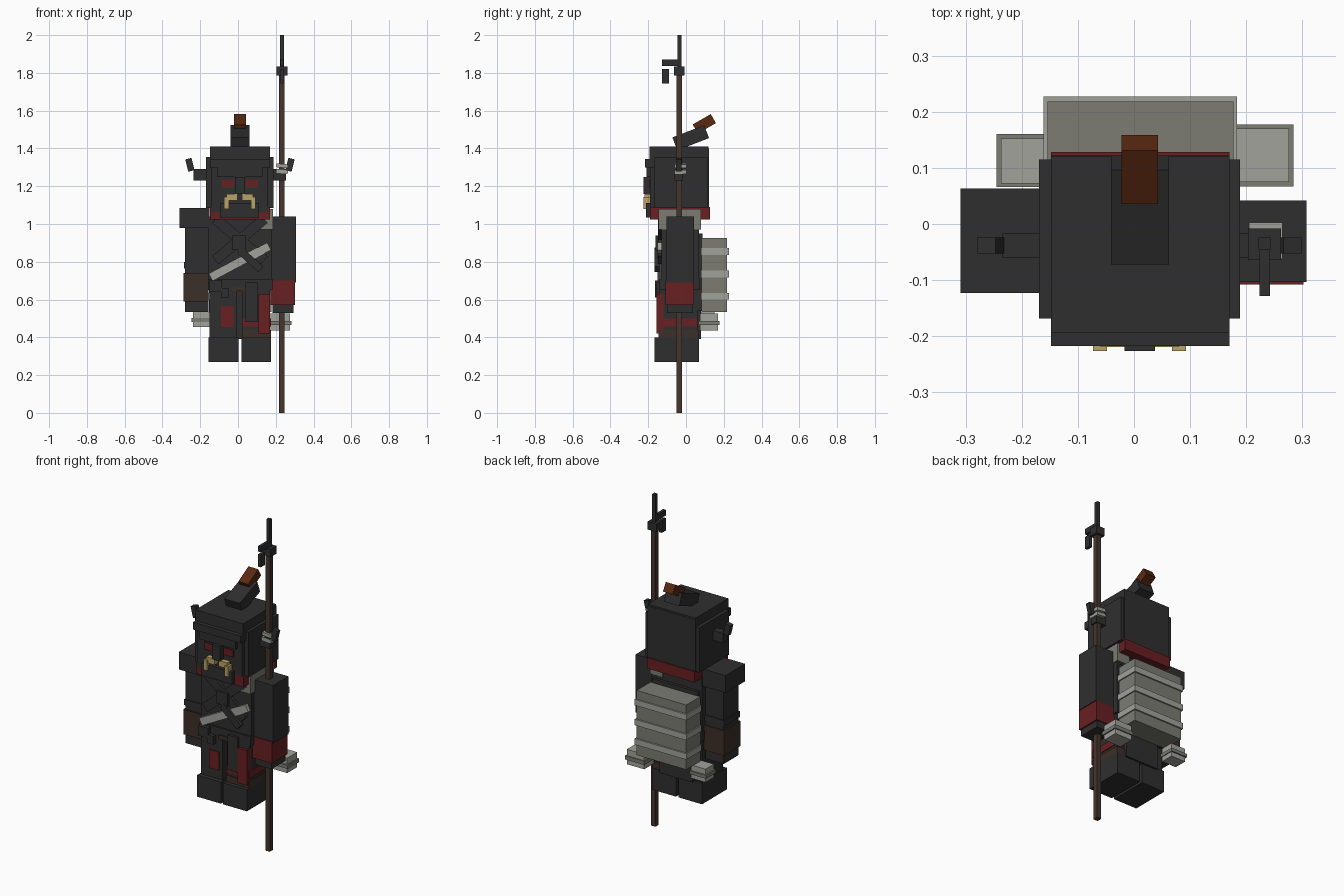
import bpy
import bmesh
from math import radians
from mathutils import Matrix, Vector

default_cube = bpy.data.objects.get("Cube")
if default_cube:
    bpy.data.objects.remove(default_cube, do_unlink=True)


def make_material(name, red, green, blue):
    material = bpy.data.materials.new(name)
    material.use_nodes = True
    colour = (red, green, blue, 1)
    material.diffuse_color = colour
    material.node_tree.nodes["Principled BSDF"].inputs["Base Color"].default_value = colour
    return material


charcoal = make_material("charcoal", .028, .028, .029)
crimson = make_material("crimson", .14, .014, .016)
wood = make_material("wood", .06, .035, .026)
leather = make_material("leather", .046, .029, .021)
rust = make_material("rust", .1, .022, .006)
grey_cloth = make_material("grey cloth", .2, .2, .175)
pale_cloth = make_material("pale cloth", .36, .36, .33)
ivory = make_material("ivory", .5, .37, .14)


def box(name, material, x, y, z, tilt=0, axis='Y'):
    """Box spanning the given ranges, turned about its own centre."""
    centre = Vector([sum(span) / 2 for span in (x, y, z)])
    size = [span[1] - span[0] for span in (x, y, z)]
    mesh = bpy.data.meshes.new(name)
    bm = bmesh.new()
    bmesh.ops.create_cube(bm, size=1, matrix=Matrix.Diagonal((*size, 1)))
    bm.to_mesh(mesh)
    bm.free()
    mesh.materials.append(material)
    part = bpy.data.objects.new(name, mesh)
    part.matrix_world = Matrix.Translation(centre) @ Matrix.Rotation(radians(tilt), 4, axis)
    bpy.context.collection.objects.link(part)
    return part


MIDDLE = .01


def pair(name, material, x, y, z, tilt=0):
    """Left and right copies, x measured outward from the body's middle."""
    box("left_" + name, material, (MIDDLE + x[0], MIDDLE + x[1]), y, z, tilt)
    box("right_" + name, material, (MIDDLE - x[1], MIDDLE - x[0]), y, z, -tilt)


# Head, helmet and collar
box("head", charcoal, x=(-.14, .16), y=(-.19, .115), z=(1.06, 1.36))
box("helmet_crown", charcoal, x=(-.148, .17), y=(-.193, .12), z=(1.34, 1.41))
box("helmet_back", charcoal, x=(-.148, .17), y=(.06, .122), z=(1.085, 1.4))
box("helmet_brow", charcoal, x=(-.148, .17), y=(-.217, -.16), z=(1.3, 1.345))
box("helmet_visor", charcoal, x=(-.11, .13), y=(-.21, -.18), z=(1.25, 1.3))
pair("cheek_guard", charcoal, x=(.145, .179), y=(-.168, .115), z=(1.085, 1.355))
box("collar", crimson, x=(-.148, .17), y=(-.19, .128), z=(1.025, 1.09))

# Face
pair("eye", crimson, x=(.03, .095), y=(-.197, -.188), z=(1.19, 1.232))
box("nose", charcoal, x=(-.017, .037), y=(-.226, -.18), z=(1.16, 1.248))
box("jaw", charcoal, x=(-.095, .11), y=(-.212, -.18), z=(1.035, 1.11))
pair("tusk_root", ivory, x=(.012, .07), y=(-.219, -.185), z=(1.125, 1.16))
pair("tusk_tip", ivory, x=(.058, .083), y=(-.226, -.19), z=(1.08, 1.142))

# Side horns
pair("horn_base", charcoal, x=(.17, .245), y=(-.06, -.017), z=(1.23, 1.29))
pair("horn_tip", charcoal, x=(.248, .282), y=(-.053, -.024), z=(1.28, 1.347), tilt=14)

# Topknot
box("topknot_base", charcoal, x=(-.041, .062), y=(-.065, .115), z=(1.42, 1.493), tilt=21, axis='X')
box("topknot_tuft", rust, x=(-.022, .043), y=(.042, .152), z=(1.503, 1.558), tilt=30, axis='X')

# Torso with crossed straps
box("torso", charcoal, x=(-.155, .18), y=(-.13, .07), z=(.66, 1.04))
box("shoulder_wrap", grey_cloth, x=(.1, .185), y=(-.145, .08), z=(.97, 1.08))
for name, tilt in (("rising_strap", -40), ("falling_strap", 40)):
    box(name, charcoal, x=(-.16, .18), y=(-.147, -.125), z=(.89, .945), tilt=tilt)
box("buckle", charcoal, x=(-.032, .042), y=(-.162, -.13), z=(.865, .94))
box("buckle_tongue", leather, x=(.0, .04), y=(-.16, -.13), z=(.855, .88))
box("sash", pale_cloth, x=(-.165, .185), y=(-.152, -.12), z=(.778, .822), tilt=-28)
box("dagger_hilt", charcoal, x=(-.01, .14), y=(-.166, -.14), z=(.79, .83), tilt=42)
box("back_strap", charcoal, x=(-.14, .165), y=(.06, .087), z=(.54, .95))

# Right arm
box("right_shoulder", charcoal, x=(-.309, -.15), y=(-.123, .063), z=(.98, 1.085))
box("right_arm", charcoal, x=(-.28, -.157), y=(-.1, .04), z=(.535, .985))
box("right_arm_band", charcoal, x=(-.286, -.157), y=(-.106, .046), z=(.765, .8))
box("right_bracer", leather, x=(-.288, -.156), y=(-.11, .05), z=(.59, .74))

# Left arm
box("left_arm", charcoal, x=(.18, .307), y=(-.103, .042), z=(.69, 1.04))
box("left_cuff", crimson, x=(.173, .302), y=(-.108, .042), z=(.57, .7))
box("left_hand", charcoal, x=(.183, .293), y=(-.1, .036), z=(.53, .575))

# Belt and skirt
box("belt", charcoal, x=(-.158, .182), y=(-.14, .075), z=(.65, .71))
box("belt_pouch", charcoal, x=(-.15, -.085), y=(-.165, -.13), z=(.64, .7))
box("belt_knot", charcoal, x=(-.09, -.05), y=(-.165, -.13), z=(.61, .66))
box("belt_tie", leather, x=(-.03, .04), y=(-.147, -.12), z=(.645, .67))
box("front_flap", charcoal, x=(.04, .105), y=(-.155, -.12), z=(.48, .69))
box("red_flap", crimson, x=(.108, .17), y=(-.157, -.12), z=(.42, .63))
box("red_patch", crimson, x=(-.09, -.025), y=(-.147, -.135), z=(.455, .565))

# Legs and boots
pair("leg", charcoal, x=(.015, .16), y=(-.14, .06), z=(.38, .67))
pair("boot", charcoal, x=(.008, .166), y=(-.167, .07), z=(.27, .4))
box("left_leg_band", crimson, x=(.022, .175), y=(-.145, .062), z=(.457, .5))
box("left_boot_trim", leather, x=(.022, .176), y=(-.145, .066), z=(.4, .44))
box("rear_flap", charcoal, x=(-.1, .12), y=(.055, .08), z=(.39, .6))

# Rolled bedding on the back, with three bands
box("bedroll", grey_cloth, x=(-.154, .177), y=(.083, .218), z=(.535, .925))
for level, height in enumerate((.618, .735, .855)):
    box(f"bedroll_band_{level}", pale_cloth, x=(-.161, .184), y=(.08, .227),
        z=(height - .018, height + .018))

# Hip bundles
box("right_bundle", pale_cloth, x=(-.237, -.14), y=(.072, .152), z=(.455, .535))
box("right_bundle_band", grey_cloth, x=(-.245, -.135), y=(.066, .16), z=(.482, .502))
box("left_bundle", pale_cloth, x=(.16, .276), y=(.075, .17), z=(.435, .525))
box("left_bundle_band", grey_cloth, x=(.155, .284), y=(.067, .177), z=(.465, .487))

# Spear with hooked head
box("spear_shaft", wood, x=(.218, .247), y=(-.05, -.02), z=(0, 1.8))
box("spear_point", charcoal, x=(.222, .243), y=(-.046, -.024), z=(1.74, 2))
box("spear_collar", charcoal, x=(.203, .262), y=(-.064, -.008), z=(1.787, 1.835))
box("spear_arm", charcoal, x=(.224, .242), y=(-.128, -.04), z=(1.836, 1.87))
box("spear_hook", charcoal, x=(.224, .242), y=(-.128, -.09), z=(1.745, 1.82))
for level, height in enumerate((1.278, 1.308)):
    box(f"spear_wrap_{level}", pale_cloth, x=(.204, .264), y=(-.062, .003),
        z=(height - .01, height + .01), tilt=5)
